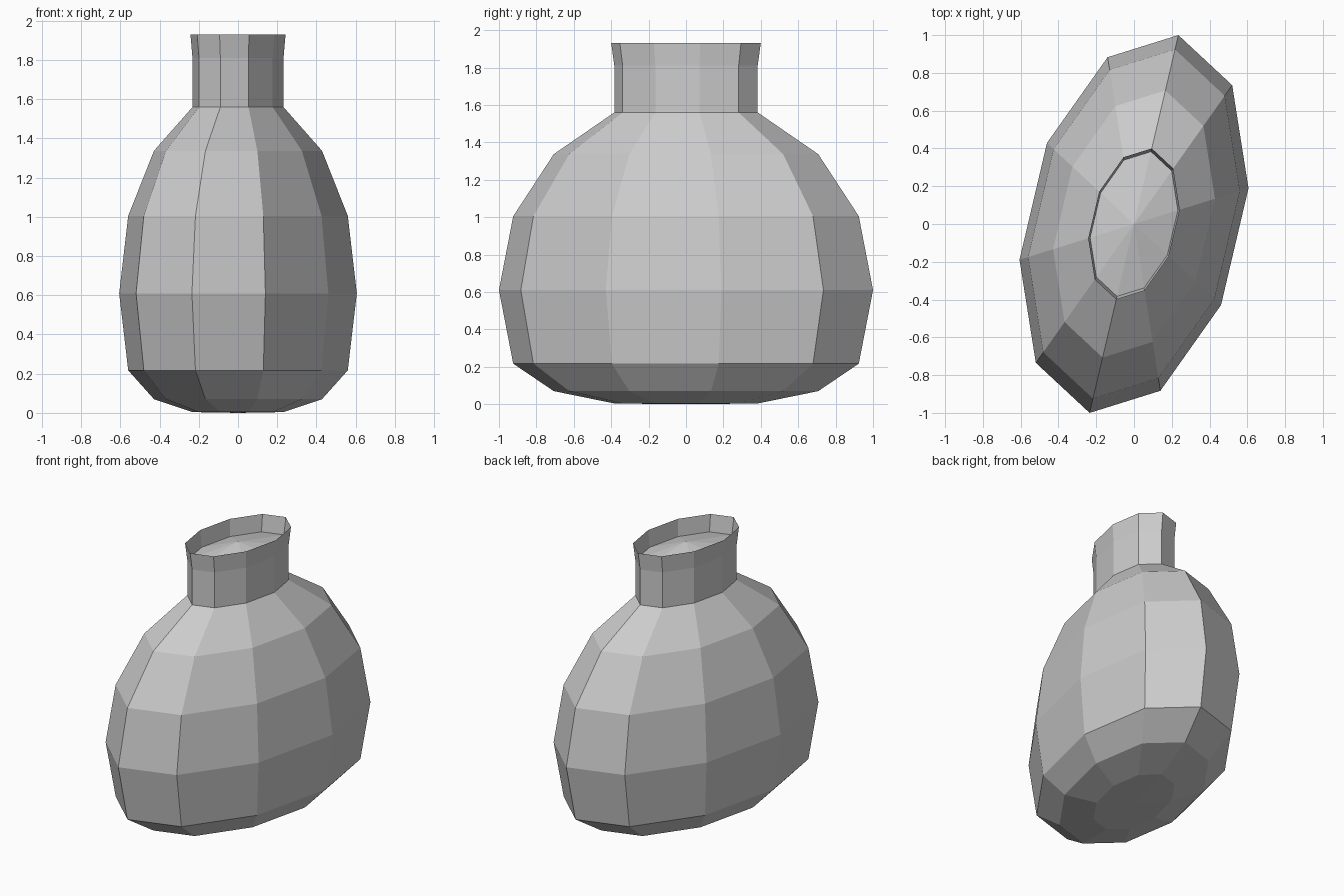
import bpy, bmesh
from math import cos, sin, pi

if "Cube" in bpy.data.objects:
    bpy.data.objects.remove(bpy.data.objects["Cube"])

SIDES = 10
# half-axes of the slanted oval cross-section at full width
P, Q = (0.235, 1.0), (0.561, -0.126)


def ring(bm, r, z):
    verts = []
    for k in range(SIDES):
        a = -2 * pi * k / SIDES      # counter-clockwise seen from above
        c, s = r * cos(a), -r * sin(a)
        verts.append(bm.verts.new((P[0] * c + Q[0] * s, P[1] * c + Q[1] * s, z)))
    return verts[::-1]


def bridge(bm, low, high):
    for i in range(SIDES):
        j = (i + 1) % SIDES
        bm.faces.new((low[i], low[j], high[j], high[i]))


def fan(bm, loop, z, up):
    tip = bm.verts.new((0, 0, z))
    for i in range(SIDES):
        j = (i + 1) % SIDES
        bm.faces.new((loop[i], loop[j], tip) if up else (loop[j], loop[i], tip))


# body and neck profile: (scale of the oval, height)
profile = [(0.383, 0.004), (0.707, 0.07), (0.924, 0.217), (1.0, 0.61),
           (0.924, 1.005), (0.707, 1.337), (0.383, 1.56), (0.383, 1.81)]

bm = bmesh.new()
rings = [ring(bm, r, z) for r, z in profile]
for low, high in zip(rings, rings[1:]):
    bridge(bm, low, high)

# base, flared rim and sunken domed stopper
fan(bm, rings[0], 0.0, False)
bridge(bm, rings[-1], ring(bm, 0.4, 1.93))
fan(bm, rings[-1], 1.885, True)

mesh = bpy.data.meshes.new("flask")
bm.to_mesh(mesh)
bm.free()
flask = bpy.data.objects.new("flask", mesh)
bpy.context.collection.objects.link(flask)
